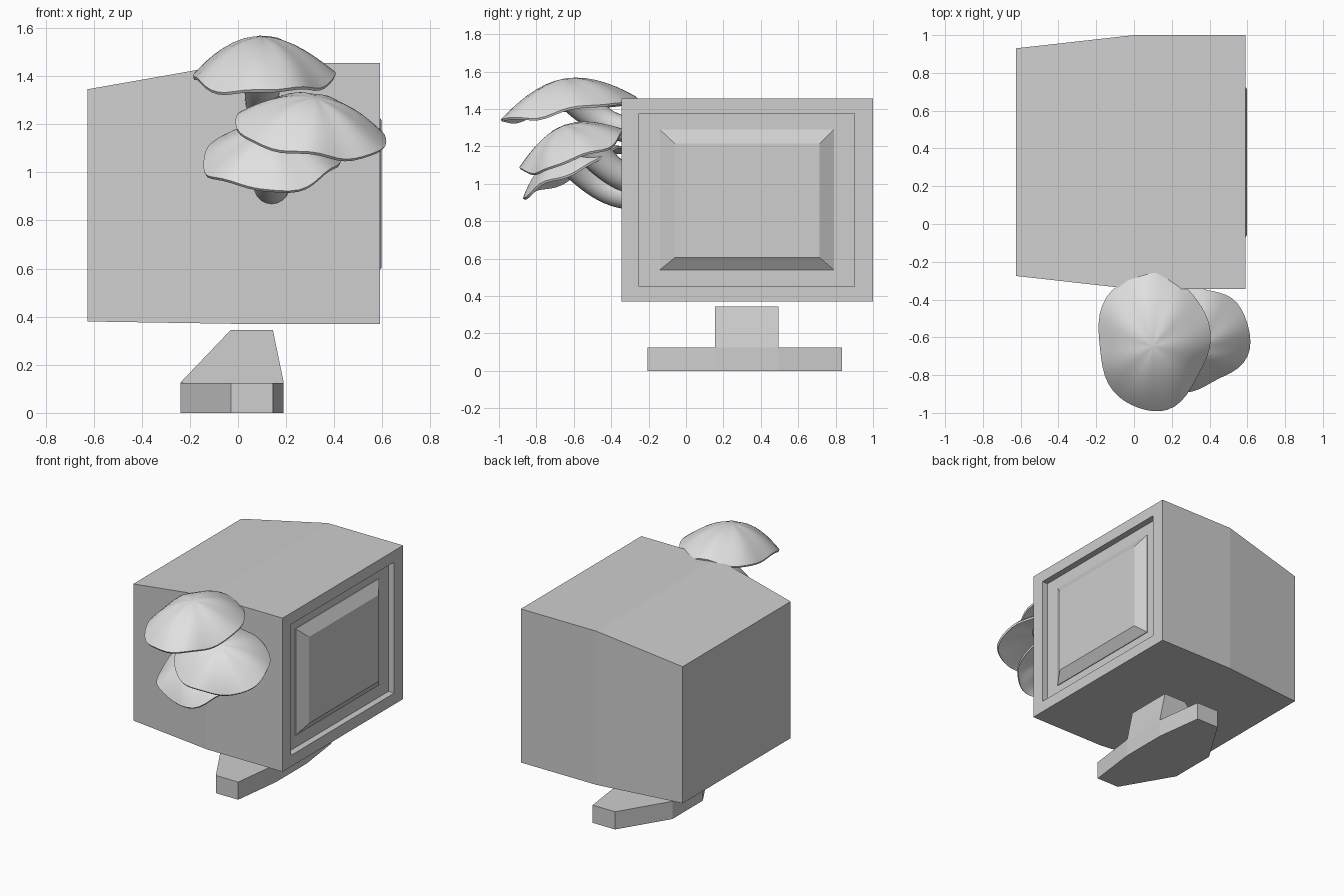
import bpy, bmesh, math
from mathutils import Vector, Matrix

if "Cube" in bpy.data.objects:
    bpy.data.objects.remove(bpy.data.objects["Cube"])


def material(name, v):
    m = bpy.data.materials.new(name)
    m.diffuse_color = (v, v, v, 1)
    m.use_nodes = True
    m.node_tree.nodes["Principled BSDF"].inputs["Base Color"].default_value = m.diffuse_color
    return m


GREY = material("casing grey", 0.62)
PALE = material("fungus pale grey", 0.75)


def loft(name, loops, mat, smooth=False):
    """Skin closed loops of equal length and cap both ends."""
    bm = bmesh.new()
    rings = [[bm.verts.new(p) for p in loop] for loop in loops]
    n = len(rings[0])
    for a, b in zip(rings, rings[1:]):
        for i in range(n):
            j = (i + 1) % n
            bm.faces.new((a[i], a[j], b[j], b[i]))
    bm.faces.new(rings[0])
    bm.faces.new(rings[-1])
    bmesh.ops.recalc_face_normals(bm, faces=bm.faces)
    me = bpy.data.meshes.new(name)
    bm.to_mesh(me)
    bm.free()
    me.materials.append(mat)
    ob = bpy.data.objects.new(name, me)
    bpy.context.collection.objects.link(ob)
    if smooth:
        bpy.ops.object.select_all(action='DESELECT')
        ob.select_set(True)
        bpy.context.view_layer.objects.active = ob
        bpy.ops.object.shade_smooth_by_angle(angle=math.radians(50))
    return ob


def rect(x, y0, y1, z0, z1):
    return [(x, y0, z0), (x, y1, z0), (x, y1, z1), (x, y0, z1)]


# Monitor housing: tapered back, straight front, recessed opening
loft("monitor_housing", [
    rect(-0.625, -0.275, 0.93, 0.38, 1.345),
    rect(0.0, -0.345, 1.0, 0.37, 1.455),
    rect(0.59, -0.345, 1.0, 0.37, 1.455),
    rect(0.59, -0.25, 0.9, 0.45, 1.375),
    rect(0.545, -0.25, 0.9, 0.45, 1.375)], GREY)

# Bevelled screen raised out of the recess
loft("screen", [
    rect(0.54, -0.14, 0.79, 0.54, 1.29),
    rect(0.55, -0.14, 0.79, 0.54, 1.29),
    rect(0.597, -0.06, 0.715, 0.605, 1.215)], GREY)

# Foot: flat eight-sided plate
plan = [(-0.03, -0.205), (0.145, -0.205), (0.19, 0.155), (0.19, 0.495),
        (0.145, 0.835), (-0.03, 0.835), (-0.24, 0.495), (-0.24, 0.155)]
loft("foot_plate", [[(x, y, z) for x, y in plan] for z in (0, 0.125)], GREY)

# Neck: sloped wedge on the middle of the foot
side = [(-0.24, 0.125), (0.19, 0.125), (0.145, 0.345), (-0.03, 0.345)]
loft("neck", [[(x, y, z) for x, z in side] for y in (0.155, 0.495)], GREY)


# Mushroom caps: wavy tilted domes with a hollow underside
def cap(name, centre, rx, ry, h, slope_x, slope_y, seed):
    rot = (Matrix.Rotation(math.atan(slope_y), 3, 'X')
           @ Matrix.Rotation(-math.atan(slope_x), 3, 'Y'))
    top = [(r, h * (1 - r ** 1.9)) for r in
           (0.03, 0.15, 0.3, 0.45, 0.6, 0.72, 0.83, 0.92, 0.98, 1.0)]
    under = [(0.985, -0.012), (0.9, 0.01), (0.75, 0.18 * h),
             (0.55, 0.33 * h), (0.35, 0.38 * h), (0.05, 0.4 * h)]
    loops = []
    for r, z in top + under:
        loop = []
        for i in range(48):
            a = 2 * math.pi * i / 48
            w = 1 + r * r * (0.025 * math.sin(3 * a + seed)
                             + 0.025 * math.sin(5 * a + 2 * seed))
            lift = (0.012 * r ** 4 * math.sin(4 * a + seed)
                    + 0.006 * r * math.sin(7 * a + seed * 3))
            p = Vector((rx * r * w * math.cos(a), ry * r * w * math.sin(a),
                        z + lift))
            loop.append(Vector(centre) + rot @ p)
        loops.append(loop)
    loft(name, loops, PALE, True)


# Stems: flared tubes bending from the cap down to the housing wall
def stem(name, start, bend, end, r0, r1):
    a, b, c = Vector(start), Vector(bend), Vector(end)
    loops = []
    for k in range(11):
        t = k / 10
        p = a * (1 - t) ** 2 + b * 2 * t * (1 - t) + c * t * t
        d = ((b - a) * (1 - t) + (c - b) * t).normalized()
        u = Vector((1, 0, 0))
        u = (u - d * u.dot(d)).normalized()
        v = d.cross(u)
        r = r1 + (r0 - r1) * (1 - t) ** 3
        loops.append([p + r * (u * math.cos(q) + v * math.sin(q))
                      for q in (2 * math.pi * i / 20 for i in range(20))])
    loft(name, loops, PALE, True)


cap("upper_cap", (0.1, -0.62, 1.395), 0.295, 0.37, 0.17, 0.0, 0.155, 0.6)
cap("middle_cap", (0.3, -0.605, 1.175), 0.315, 0.295, 0.145, -0.14, 0.38, 2.0)
cap("lower_cap", (0.14, -0.61, 1.06), 0.285, 0.295, 0.13, 0.03, 0.5, 4.0)

stem("upper_stem", (0.1, -0.56, 1.47), (0.1, -0.5, 1.33), (0.1, -0.32, 1.29),
     0.13, 0.07)
stem("middle_stem", (0.28, -0.53, 1.25), (0.27, -0.46, 1.09),
     (0.2, -0.32, 1.03), 0.13, 0.075)
stem("lower_stem", (0.14, -0.55, 1.12), (0.14, -0.47, 0.96),
     (0.14, -0.32, 0.94), 0.13, 0.075)
